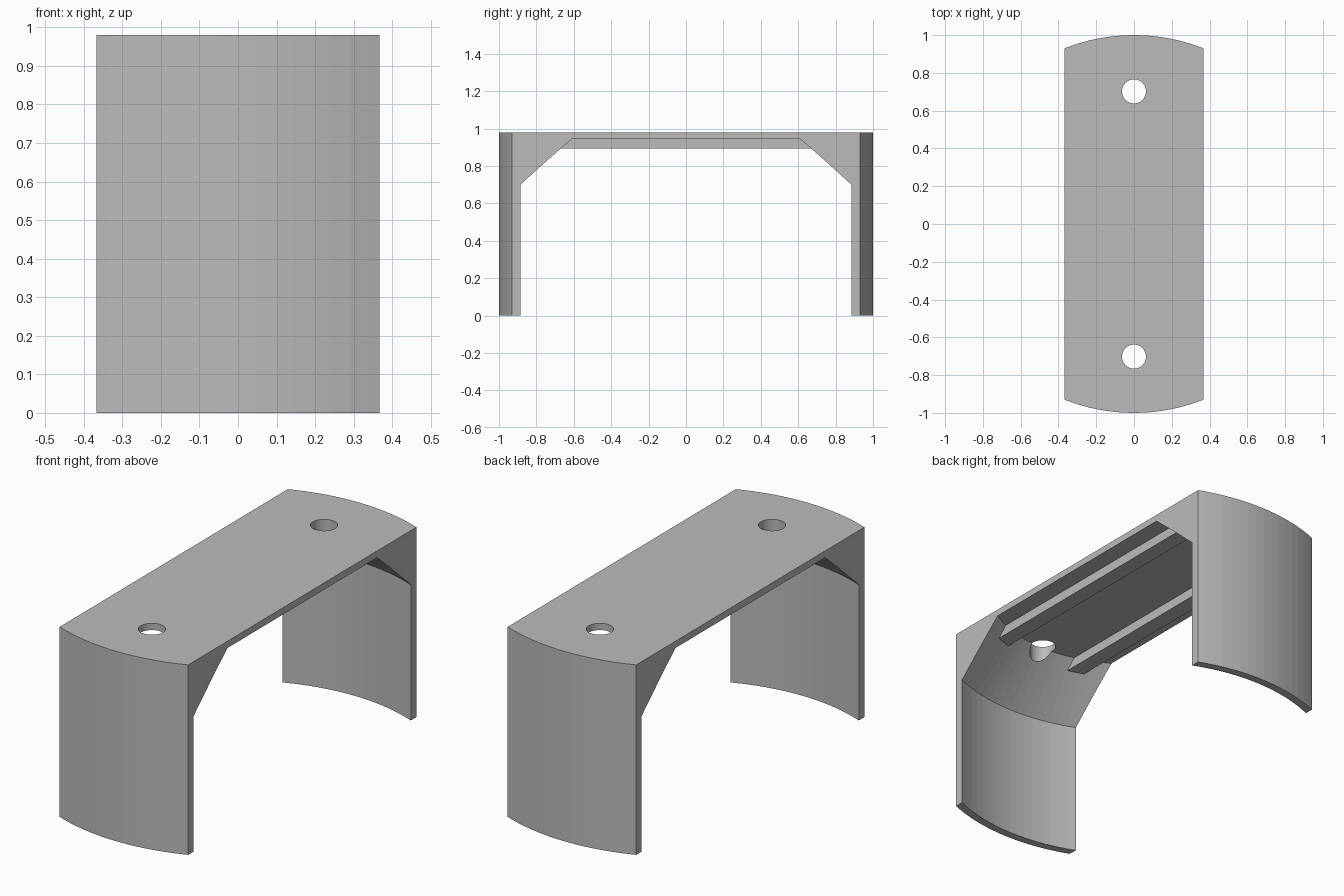
import bpy
import bmesh
import math
from mathutils import Vector, Matrix

cube = bpy.data.objects.get("Cube")
if cube:
    bpy.data.objects.remove(cube, do_unlink=True)

HALF_WIDTH = 0.367
HEIGHT = 0.98
CEILING = 0.945

# Single grey plastic
grey = bpy.data.materials.new("plain grey")
grey.use_nodes = True
grey.diffuse_color = (0.5, 0.5, 0.5, 1)
grey.node_tree.nodes["Principled BSDF"].inputs["Base Color"].default_value = (0.5, 0.5, 0.5, 1)


def make_object(name, bm):
    bmesh.ops.recalc_face_normals(bm, faces=bm.faces)
    mesh = bpy.data.meshes.new(name)
    bm.to_mesh(mesh)
    bm.free()
    obj = bpy.data.objects.new(name, mesh)
    bpy.context.collection.objects.link(obj)
    mesh.materials.append(grey)
    return obj


def box(name, low, high):
    low, high = Vector(low), Vector(high)
    bm = bmesh.new()
    bmesh.ops.create_cube(bm, size=1, matrix=Matrix.Translation((low + high) / 2)
                          @ Matrix.Diagonal((high - low).to_4d()))
    return make_object(name, bm)


def cylinder(name, x, y, radius):
    bm = bmesh.new()
    bmesh.ops.create_cone(bm, cap_ends=True, segments=48, radius1=radius, radius2=radius,
                          depth=1, matrix=Matrix.Translation((x, y, HEIGHT)))
    return make_object(name, bm)


def cut(obj, cutter, operation):
    cutter.hide_render = True
    mod = obj.modifiers.new("cut", 'BOOLEAN')
    mod.operation = operation
    mod.solver = 'EXACT'
    mod.object = cutter
    bpy.context.view_layer.objects.active = obj
    bpy.ops.object.modifier_apply(modifier=mod.name)
    bpy.data.objects.remove(cutter, do_unlink=True)


# Round cap: wall, chamfer and ceiling revolved about z
profile = [(0, HEIGHT), (1, HEIGHT), (1, 0), (0.958, 0), (0.958, 0.70),
           (0.712, CEILING), (0, CEILING)]
bm = bmesh.new()
verts = [bm.verts.new((0, r, z)) for r, z in profile]
edges = [bm.edges.new(pair) for pair in zip(verts, verts[1:])]
bmesh.ops.spin(bm, geom=verts + edges, cent=(0, 0, 0), axis=(0, 0, 1),
               angle=math.tau, steps=128)
bmesh.ops.remove_doubles(bm, verts=bm.verts, dist=0.0001)
bmesh.ops.dissolve_limit(bm, angle_limit=0.001, verts=bm.verts, edges=bm.edges)
bracket = make_object("bracket_body", bm)

# Keep only the central strip of the cap
cut(bracket, box("strip_cutter", (-HALF_WIDTH, -1.2, -0.2), (HALF_WIDTH, 1.2, 1.2)), 'INTERSECT')

# Screw holes near both ends
for side in (-1, 1):
    cut(bracket, cylinder("hole_cutter", 0, side * 0.702, 0.0635), 'DIFFERENCE')

# Two stiffening ribs under the top, ends buried in the chamfers
for name, x in (("right_rib", -0.2325), ("left_rib", 0.2325)):
    box(name, (x - 0.0425, -0.75, 0.895), (x + 0.0425, 0.75, 0.96))
